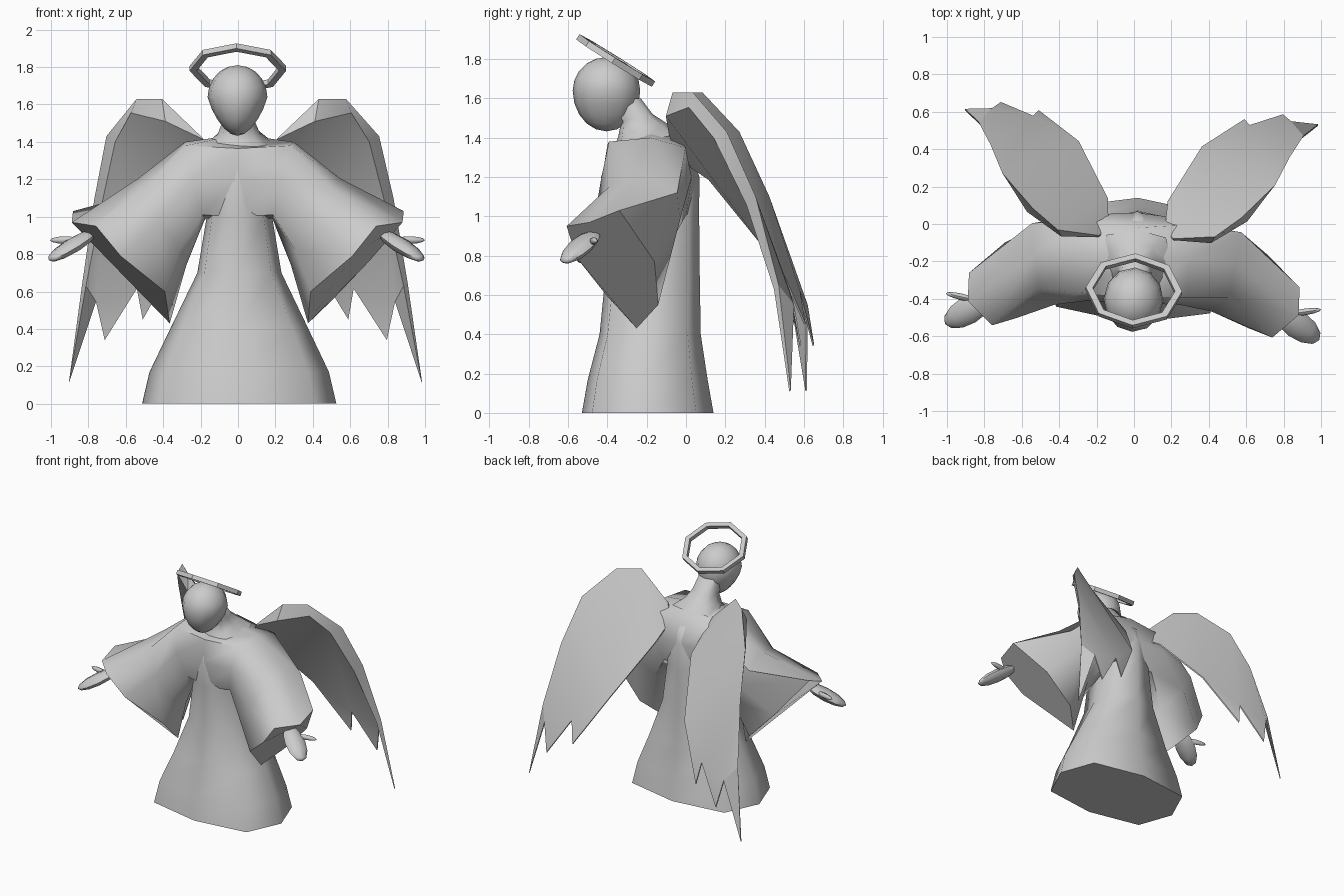
import bpy, bmesh, math
from mathutils import Matrix, Vector

cube = bpy.data.objects.get("Cube")
if cube:
    bpy.data.objects.remove(cube, do_unlink=True)

# One plain stone colour
stone = bpy.data.materials.new("stone_grey")
stone.use_nodes = True
COLOR = (0.6, 0.6, 0.6, 1)
stone.diffuse_color = COLOR
stone.node_tree.nodes["Principled BSDF"].inputs["Base Color"].default_value = COLOR

# The figure stands turned slightly about its vertical axis
POSE = Matrix.Translation((0.015, 0, 0)) @ Matrix.Rotation(math.radians(-2.5), 4, "Z")
MIRROR = Matrix.Scale(-1, 4, (1, 0, 0))


def finish(name, bm, matrix=None, smooth=45):
    """Pose a mesh, give it the material and shade it."""
    bm.transform(POSE @ (matrix or Matrix()))
    bmesh.ops.recalc_face_normals(bm, faces=bm.faces)
    mesh = bpy.data.meshes.new(name)
    bm.to_mesh(mesh)
    bm.free()
    mesh.materials.append(stone)
    obj = bpy.data.objects.new(name, mesh)
    bpy.context.collection.objects.link(obj)
    bpy.ops.object.select_all(action="DESELECT")
    obj.select_set(True)
    bpy.context.view_layer.objects.active = obj
    if smooth:
        bpy.ops.object.shade_smooth_by_angle(angle=math.radians(smooth))


def pair(name, build, smooth=45):
    """Make a left part and its mirrored right part."""
    finish("left_" + name, build(), smooth=smooth)
    finish("right_" + name, build(), MIRROR, smooth)


def loft(rings):
    """Skin a stack of rings with equal point counts and cap both ends."""
    bm = bmesh.new()
    loops = [[bm.verts.new(p) for p in ring] for ring in rings]
    n = len(loops[0])
    for low, high in zip(loops, loops[1:]):
        for i in range(n):
            j = (i + 1) % n
            bm.faces.new((low[i], low[j], high[j], high[i]))
    bm.faces.new(loops[0])
    bm.faces.new(loops[-1])
    return bm


def octagon(z, half, front, back, tilt=0):
    """Horizontal eight-sided ring; tilt raises its back."""
    mid, depth = (front + back) / 2, (back - front) / 2
    ring = []
    for i in range(8):
        a = i * math.pi / 4
        k = 1.12 if i % 2 else 1
        s = math.sin(a) * k
        ring.append((half * math.cos(a) * k, mid + depth * s, z + tilt * s))
    return ring


def blob(center, direction, size):
    """Stretched ball whose long axis follows a direction."""
    bm = bmesh.new()
    turn = Vector(direction).to_track_quat("Z", "Y").to_matrix().to_4x4()
    m = Matrix.Translation(center) @ turn @ Matrix.Diagonal((*size, 1))
    bmesh.ops.create_uvsphere(bm, u_segments=8, v_segments=6, radius=0.5, matrix=m)
    return bm


# Robe: flared skirt rising through a narrow waist to the breast
skirt = [(0, .52, -.53, .14), (.17, .48, -.5, .11), (.4, .37, -.44, .075),
         (.7, .225, -.41, .07), (1, .175, -.41, .067), (1.2, .16, -.432, .068),
         (1.32, .1, -.4, .03)]
finish("robe_skirt", loft([octagon(*r) for r in skirt]), smooth=75)

# Robe top: one tube from cuff to cuff through shoulders and chest
chest = [(0, -.02, 1.42), (0, -.17, 1.44), (0, -.4, 1.365), (0, -.427, 1.2),
         (0, -.39, 1), (0, -.25, .99), (0, .03, 1), (0, .06, 1.2)]
shoulder = [(.3, .01, 1.35), (.29, -.17, 1.4), (.28, -.38, 1.38), (.24, -.42, 1.2),
            (.19, -.36, 1.01), (.18, -.25, .99), (.17, .01, 1.01), (.25, .04, 1.2)]
elbow = [(.56, -.02, 1.12), (.54, -.19, 1.205), (.51, -.37, 1.15), (.42, -.45, .98),
         (.31, -.4, .82), (.28, -.26, .74), (.34, -.1, .8), (.48, -.01, .98)]
cuff = [(.885, -.3, 1.03), (.885, -.45, .97), (.75, -.575, .95), (.62, -.53, .79),
        (.39, -.39, .6), (.37, -.235, .43), (.49, -.12, .55), (.7, -.13, .77)]
half_tube = [cuff, elbow, shoulder]
other_half = [[(-x, y, z) for x, y, z in ring] for ring in reversed(half_tube)]
finish("robe_chest_and_sleeves", loft(half_tube + [chest] + other_half), smooth=65)

# Neck leaning forward from a sloping base
neck = [(1.38, .2, -.37, -.03, .04), (1.44, .115, -.345, -.1, .035),
        (1.5, .09, -.33, -.17, .02), (1.6, .08, -.42, -.23)]
finish("neck", loft([octagon(*r) for r in neck]), smooth=60)

# Head narrowing sideways to the chin
bm = bmesh.new()
bmesh.ops.create_uvsphere(bm, u_segments=12, v_segments=10, radius=1)
for v in bm.verts:
    if v.co.z < 0:
        v.co.x *= 1 + 0.3 * v.co.z
        v.co.z *= 1.22
finish("head", bm, Matrix.Translation((0, -.405, 1.64)) @ Matrix.Diagonal((.16, .172, .17, 1)), 60)

# Halo: tilted eight-sided band
halo_matrix = (Matrix.Translation((0, -.358, 1.793)) @ Matrix.Rotation(math.radians(-32), 4, "X")
               @ Matrix.Scale(.88, 4, (0, 1, 0)))
bm = bmesh.new()
spin = [[], [], [], []]
for i in range(8):
    a = i * math.pi / 4
    for ring, (r, z) in zip(spin, ((.258, -.016), (.258, .016), (.22, .016), (.22, -.016))):
        ring.append(bm.verts.new((r * math.cos(a), r * math.sin(a), z)))
for k in range(4):
    a, b = spin[k], spin[(k + 1) % 4]
    for i in range(8):
        j = (i + 1) % 8
        bm.faces.new((a[i], a[j], b[j], b[i]))
finish("halo", bm, halo_matrix, 0)

# Hands and thumbs
pair("hand", lambda: blob((.88, -.5, .845), (.2, -.13, -.13), (.15, .08, .33)))
pair("thumb", lambda: blob((.92, -.43, .875), (.16, .03, 0), (.035, .04, .17)))

# Wings: leading edge from root to tip, then ragged feathers back to the root
leading = [(.2, -.07, 1.42), (.42, -.05, 1.63), (.56, .06, 1.63), (.73, .24, 1.43),
           (.8, .39, 1.1), (.87, .51, .65), (.945, .575, .115)]
trailing = [(.8, .585, .55), (.755, .62, .345), (.58, .555, .62), (.55, .585, .455),
            (.33, .43, .83), (.16, .13, 1.19), (.15, -.03, 1.3)]
# How far the front panel is set in from each leading edge point
rim = {1: (-.02, -.035, -.12), 2: (.03, -.02, -.075), 3: (-.05, -.07, -.03),
       4: (-.04, -.05, -.04), 5: (-.02, -.025, -.02)}


def wing():
    bm = bmesh.new()
    outline = [Vector(p) for p in leading + trailing]
    inner = [p + Vector(rim.get(i, (0, -.008, -.005))) for i, p in enumerate(outline)]
    back = [bm.verts.new(p) for p in outline]
    front = [bm.verts.new(p) for p in inner]
    n = len(outline)
    for i in range(n):
        j = (i + 1) % n
        bm.faces.new((back[i], back[j], front[j], front[i]))
    # Each side is a few panels spanning leading edge to feathers
    for s in (back, front):
        for panel in ((0, 1, 12, 13), (1, 2, 11, 12), (2, 3, 11), (3, 4, 9, 11),
                      (9, 10, 11), (4, 5, 7, 9), (7, 8, 9), (5, 6, 7)):
            bm.faces.new([s[k] for k in panel])
    return bm


pair("wing", wing, 28)
